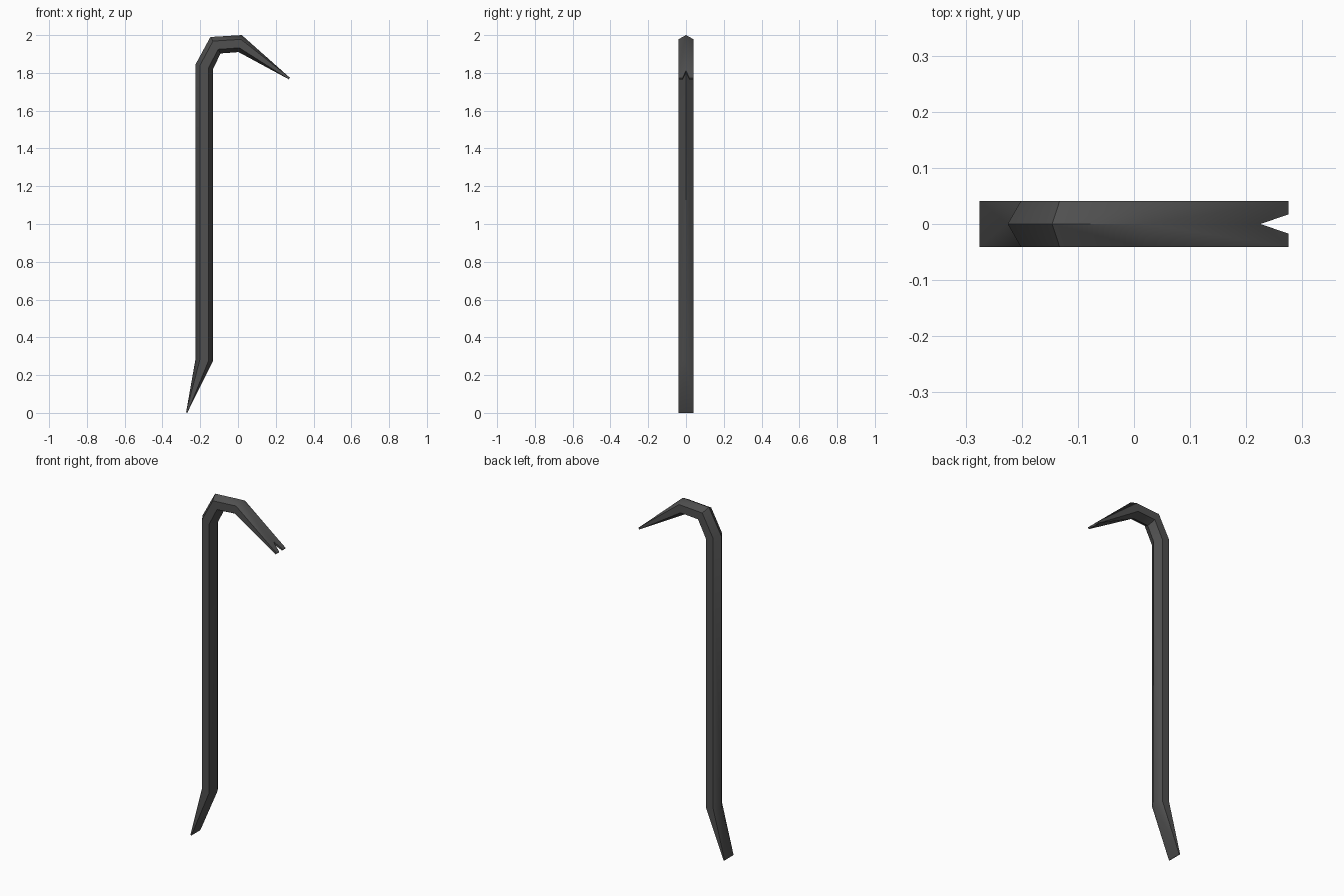
import bpy, bmesh, math
from mathutils import Vector

cube = bpy.data.objects.get("Cube")
if cube:
    bpy.data.objects.remove(cube)

HALF = 0.041  # half the bar's thickness in y

steel = bpy.data.materials.new("dark steel")
steel.use_nodes = True
colour = (0.08, 0.08, 0.08, 1)
steel.diffuse_color = colour
steel.node_tree.nodes["Principled BSDF"].inputs["Base Color"].default_value = colour

bm = bmesh.new()


def vert(x, z, y=0.0):
    return bm.verts.new((x, y, z))


def half_hexagon(outer, inner):
    """Outer ridge, outer side, inner side and inner ridge of one section."""
    a, b = Vector(outer), Vector(inner)
    return [vert(*a.lerp(b, t), y) for t, y in
            ((0, 0), (0.25, HALF), (0.75, HALF), (1, 0))]


# Shaft and hook: (outer ridge, inner ridge) of each section as (x, z)
sections = [
    ((-0.225, 0.285), (-0.132, 0.275)),
    ((-0.225, 1.845), (-0.132, 1.822)),
    ((-0.146, 1.990), (-0.092, 1.903)),
    ((0.020, 2.000), (0.003, 1.910)),
]
rings = [half_hexagon(*s) for s in sections]
for lower, upper in zip(rings, rings[1:]):
    for i in range(3):
        bm.faces.new((lower[i], lower[i + 1], upper[i + 1], upper[i]))

# Chisel foot: the section flattens to a thin straight edge
ridge_out, side_out, side_in, ridge_in = rings[0]
mid_out, mid_in = vert(-0.275, 0.002), vert(-0.269, 0)
tip_out, tip_in = vert(-0.275, 0.002, HALF), vert(-0.269, 0, HALF)
for face in ((ridge_out, side_out, tip_out), (ridge_out, tip_out, mid_out),
             (side_out, side_in, tip_in, tip_out),
             (side_in, ridge_in, tip_in), (ridge_in, mid_in, tip_in),
             (mid_out, tip_out, tip_in, mid_in)):
    bm.faces.new(face)

# Claw: the section flattens to a blade with a V notch
ridge_out, side_out, side_in, ridge_in = rings[-1]
apex_out, apex_in = vert(0.225, 1.814), vert(0.225, 1.800)
prong_out, prong_in = vert(0.275, 1.774, HALF), vert(0.269, 1.766, HALF)
notch_out, notch_in = vert(0.275, 1.774, 0.017), vert(0.269, 1.766, 0.017)
for ridge, side, prong, notch, apex in (
        (ridge_out, side_out, prong_out, notch_out, apex_out),
        (ridge_in, side_in, prong_in, notch_in, apex_in)):
    bm.faces.new((ridge, side, prong))
    bm.faces.new((ridge, prong, apex))
    bm.faces.new((apex, prong, notch))
bm.faces.new((side_out, side_in, prong_in, prong_out))
bm.faces.new((prong_out, prong_in, notch_in, notch_out))
bm.faces.new((notch_out, notch_in, apex_in, apex_out))

# Mirror the half to the other side of the bar
bmesh.ops.mirror(bm, geom=bm.verts[:] + bm.edges[:] + bm.faces[:],
                 axis='Y', merge_dist=0.0005)
bmesh.ops.recalc_face_normals(bm, faces=bm.faces[:])

mesh = bpy.data.meshes.new("pry_bar")
bm.to_mesh(mesh)
bm.free()
mesh.materials.append(steel)
bar = bpy.data.objects.new("pry_bar", mesh)
bpy.context.collection.objects.link(bar)

bpy.ops.object.select_all(action='DESELECT')
bar.select_set(True)
bpy.context.view_layer.objects.active = bar
bpy.ops.object.shade_smooth_by_angle(angle=math.radians(42))
